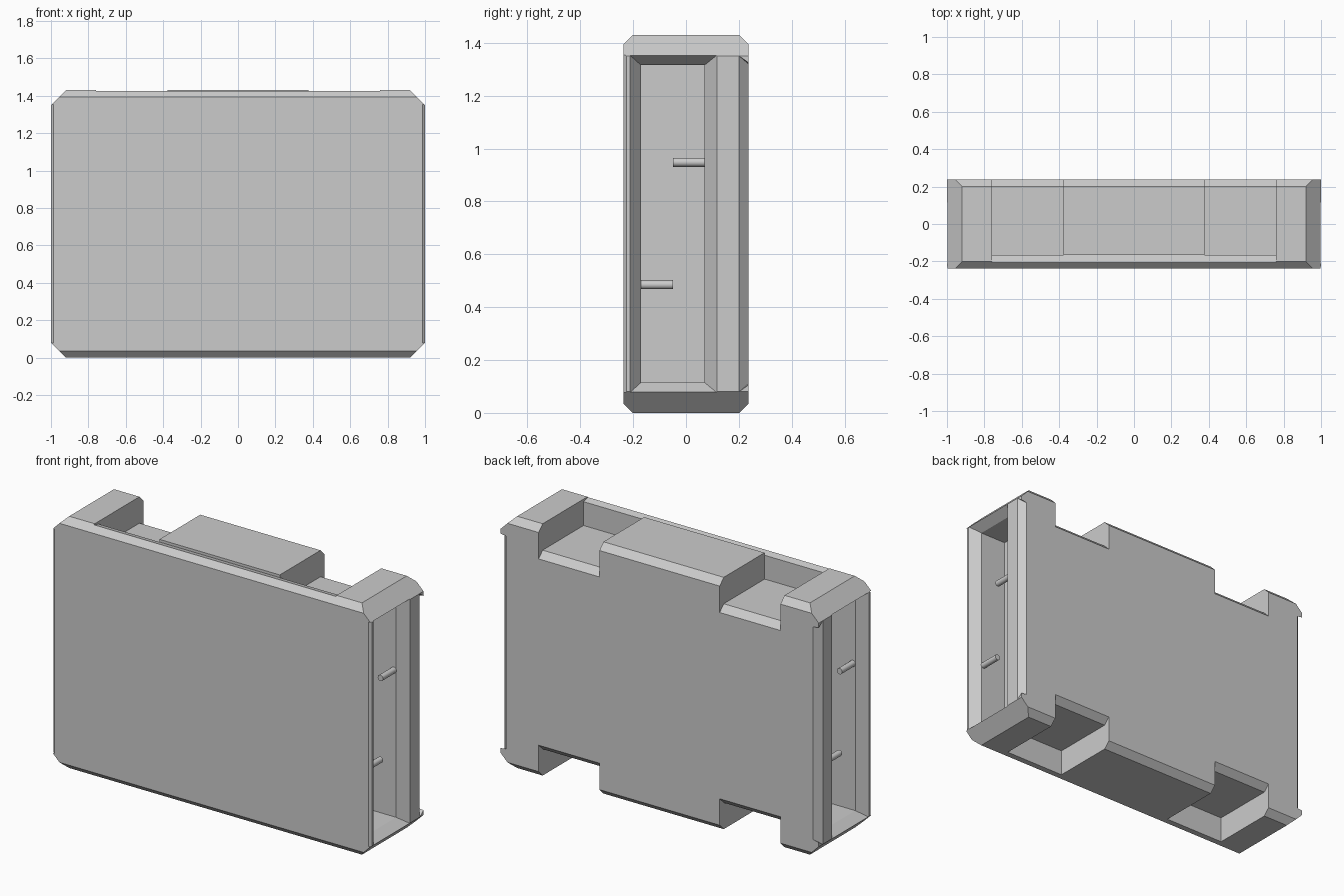
import bpy, bmesh, math
from mathutils import Vector

if "Cube" in bpy.data.objects:
    bpy.data.objects.remove(bpy.data.objects["Cube"])

MID = 0.715  # half height

grey = bpy.data.materials.new("plain grey")
grey.diffuse_color = (0.6, 0.6, 0.6, 1)
grey.use_nodes = True
grey.node_tree.nodes["Principled BSDF"].inputs["Base Color"].default_value = grey.diffuse_color


def hull(name, pts):
    """Convex solid through points given relative to the mid height."""
    bm = bmesh.new()
    for p in pts:
        bm.verts.new(Vector(p) + Vector((0, 0, MID)))
    bmesh.ops.convex_hull(bm, input=bm.verts[:])
    bmesh.ops.dissolve_limit(bm, angle_limit=0.002, verts=bm.verts[:], edges=bm.edges[:])
    bmesh.ops.recalc_face_normals(bm, faces=bm.faces[:])
    me = bpy.data.meshes.new(name)
    bm.to_mesh(me)
    bm.free()
    me.materials.append(grey)
    ob = bpy.data.objects.new(name, me)
    bpy.context.collection.objects.link(ob)
    return ob


def cut(target, pts):
    """Subtract a convex solid from the target."""
    c = hull("cutter", pts)
    c.hide_render = True
    m = target.modifiers.new("cut", 'BOOLEAN')
    m.operation, m.solver, m.object = 'DIFFERENCE', 'EXACT', c
    bpy.context.view_layer.objects.active = target
    bpy.ops.object.modifier_apply(modifier=m.name)
    bpy.data.objects.remove(c)


# body: chamfered block
corner = [(1.0, 0.237, 0.635), (0.956, 0.237, 0.679), (0.92, 0.201, 0.715)]
S = (-1, 1)
body = hull("body", [(x * a, y * b, z * c) for x, y, z in corner
                     for a in S for b in S for c in S])

# back notches at top and bottom: flat floor, then its chamfered rear edge
floor = [(-0.166, 0.8), (-0.166, 0.565), (0.3, 0.565), (0.3, 0.8)]
edge = [(0.201, 0.7), (0.201, 0.565), (0.26, 0.506), (0.26, 0.7)]
for sx in S:
    for sz in S:
        for profile in (floor, edge):
            cut(body, [(sx * x, y, sz * z) for x in (0.378, 0.76) for y, z in profile])

# lowered front lip along the top
lip = [(-0.21, 0.8), (-0.21, 0.7115), (-0.165, 0.7), (-0.165, 0.8)]
cut(body, [(x, y, z) for x in (-0.76, 0.76) for y, z in lip])

for s in S:
    # vertical corner chamfers, stopping below the end caps
    cut(body, [(s * x, y, k * z) for k in S for x, y, z in
               ((0.96, 0.242, 0.6), (1.005, 0.195, 0.64), (1.05, 0.26, 0.6))])
    cut(body, [(s * x, y, z) for z in (-0.638, 0.638)
               for x, y in ((0.98, -0.2415), (1.005, -0.222), (1.05, -0.26))])
    # side recess: sloped mouth, then a deep straight pocket
    cut(body, [(s * x, y, z * k)
               for x, y0, y1, z in ((1.01, -0.22, 0.125, 0.645), (0.945, -0.17, 0.07, 0.6))
               for y in (y0, y1) for k in S])
    cut(body, [(s * x, y, z) for x in (0.78, 0.96) for y in (-0.17, 0.07)
               for z in (-0.6, 0.6)])

# pins in the side recesses, rotated half a turn between sides
for s, side in ((1, "right"), (-1, "left")):
    for z, y, level in ((0.948, 0.01, "upper"), (0.485, -0.11, "lower")):
        if s < 0:
            y = -0.1 - y
        bpy.ops.mesh.primitive_cylinder_add(vertices=16, radius=0.017, depth=0.12,
                                            location=(s * 0.93, y, z),
                                            rotation=(math.pi / 2, 0, 0))
        pin = bpy.context.object
        pin.name = f"{side}_{level}_pin"
        pin.data.materials.append(grey)
        bpy.ops.object.shade_smooth_by_angle(angle=math.radians(40))
